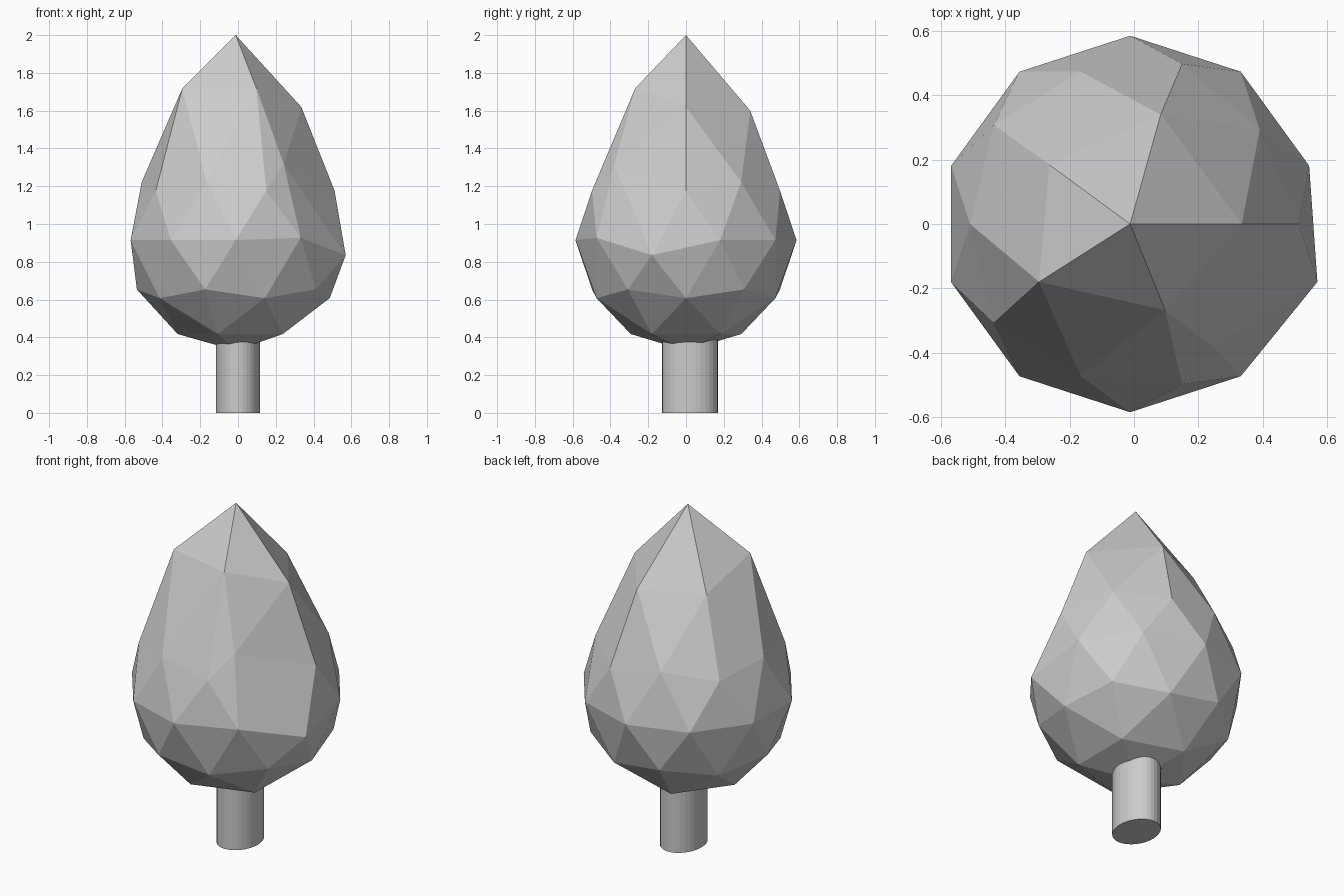
import bpy
from mathutils import Vector

if "Cube" in bpy.data.objects:
    bpy.data.objects.remove(bpy.data.objects["Cube"])

# Crown: faceted icosphere pulled up to a point
R = 0.585
C = Vector((-0.012, 0, 0.915))
bpy.ops.mesh.primitive_ico_sphere_add(subdivisions=2, radius=R, location=(0, 0, 0))
crown = bpy.context.object
crown.name = "crown"
verts = crown.data.vertices
for v in verts:
    v.co = v.co + C


def pull(near, to):
    """Move the vertex closest to one point to another."""
    near = Vector(near)
    v = min(verts, key=lambda q: (q.co - near).length)
    v.co = to


# (original position, pulled position), the tip first
moves = [
    ((-0.012, 0, 1.50), (-0.012, 0, 2.0)),
    ((0.296, 0, 1.413), (0.335, 0, 1.62)),
    ((0.083, -0.292, 1.413), (0.097, -0.268, 1.72)),
    ((-0.26, -0.18, 1.413), (-0.295, -0.18, 1.717)),
    ((-0.26, 0.18, 1.413), (-0.263, 0.184, 1.60)),
    ((0.083, 0.292, 1.413), (0.083, 0.34, 1.60)),
    ((0.391, -0.292, 1.222), (0.243, -0.38, 1.315)),
    ((0.544, -0.181, 0.915), (0.57, -0.18, 0.835)),
    ((0.332, -0.473, 0.915), (0.332, -0.473, 0.927)),
]
for a, b in moves:
    pull(a, b)
crown.data.update()

# Trunk: oval cylinder running up into the crown
bpy.ops.mesh.primitive_cylinder_add(vertices=32, radius=1, depth=1, location=(0, 0.021, 0.25))
trunk = bpy.context.object
trunk.name = "trunk"
trunk.scale = (0.117, 0.148, 0.5)
bpy.ops.object.transform_apply(location=False, rotation=False, scale=True)
